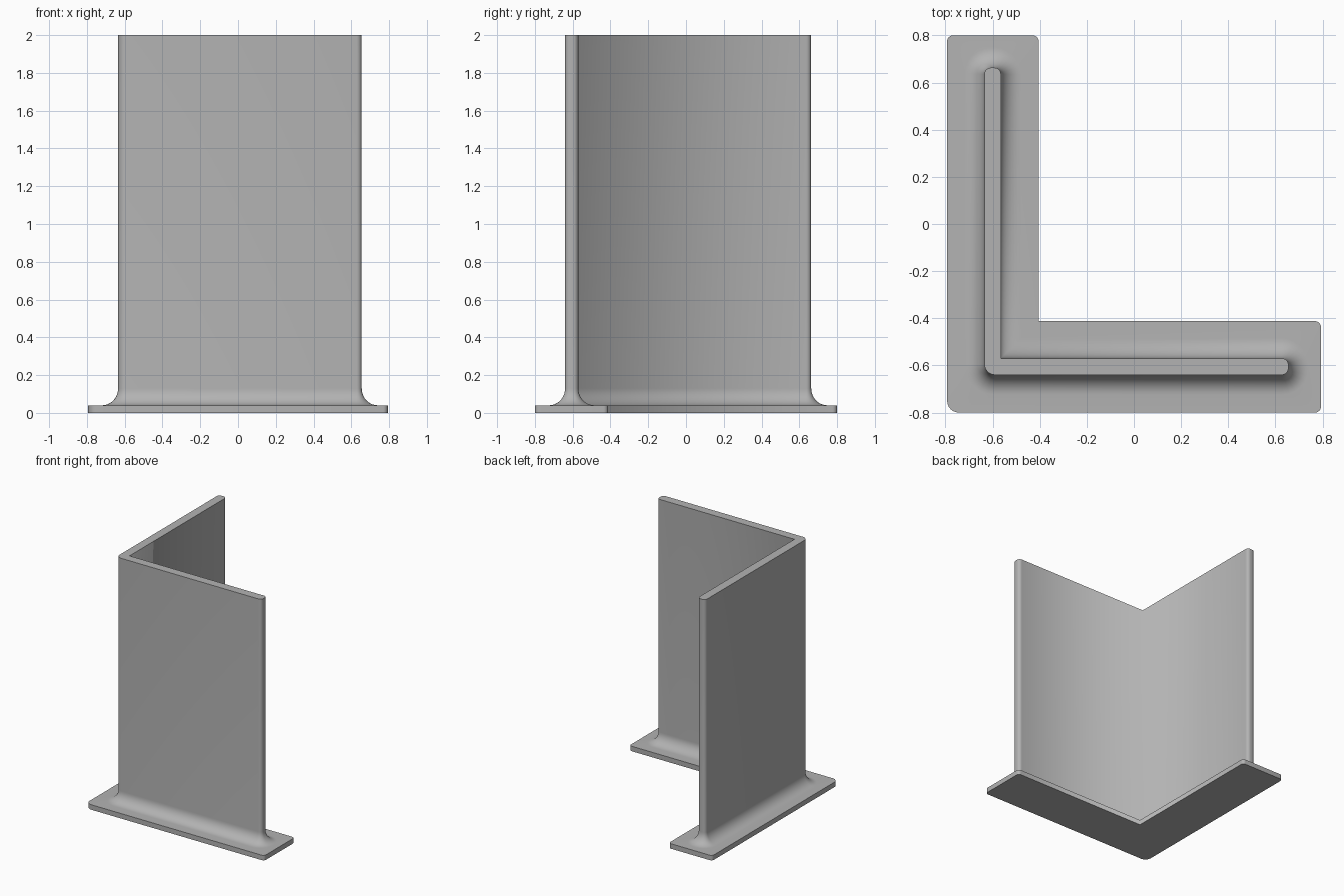
import bpy, bmesh, math

if "Cube" in bpy.data.objects:
    bpy.data.objects.remove(bpy.data.objects["Cube"])

SEG = 6  # segments per rounded corner
INNER = 3 * (SEG + 1)  # outline index of the inner corner


def l_outline(x0, y0, x1, y1, xa, yb, r_end, r_heel, d=0.0):
    """Rounded L outline, counter-clockwise, grown outward by d."""
    x0, y0, x1, y1, xa, yb = x0 - d, y0 - d, x1 + d, y1 + d, xa + d, yb + d
    r, h = r_end + d, r_heel + d
    # corner x, y, radius, start angle (None = sharp inner corner)
    corners = [(x0, y0, h, 180), (x1, y0, r, 270), (x1, yb, r, 0),
               (xa, yb, 0, None), (xa, y1, r, 0), (x0, y1, r, 90)]
    pts = []
    for x, y, rad, start in corners:
        if start is None:
            pts.append((x, y))
            continue
        mid = math.radians(start + 45)
        cx = x - math.copysign(rad, math.cos(mid))
        cy = y - math.copysign(rad, math.sin(mid))
        for i in range(SEG + 1):
            a = math.radians(start + 90 * i / SEG)
            pts.append((cx + rad * math.cos(a), cy + rad * math.sin(a)))
    return pts


def wall(d):
    return l_outline(-0.635, -0.64, 0.655, 0.663, -0.565, -0.57, 0.027, 0.045, d)


# Footing plate
plate = l_outline(-0.793, -0.8, 0.793, 0.8, -0.405, -0.412, 0.025, 0.05)
rings = [(plate, 0.0), (plate, 0.04)]

# Curved fillet from the plate up into the wall
STEPS = 10
for i in range(STEPS + 1):
    t = math.pi / 2 * i / STEPS
    rings.append((wall(0.085 * (1 - math.sin(t))), 0.04 + 0.09 * (1 - math.cos(t))))

# Upright wall
rings.append((wall(0.0), 2.0))

# Loft the rings and cap both ends
bm = bmesh.new()
loops = [[bm.verts.new((x, y, z)) for x, y in pts] for pts, z in rings]
n = len(loops[0])
for lo, hi in zip(loops, loops[1:]):
    for i in range(n):
        j = (i + 1) % n
        bm.faces.new((lo[i], lo[j], hi[j], hi[i]))
bm.faces.new(loops[0][::-1])
bm.faces.new(loops[-1])

mesh = bpy.data.meshes.new("corner_wall")
bm.to_mesh(mesh)
bm.free()
obj = bpy.data.objects.new("corner_wall", mesh)
bpy.context.collection.objects.link(obj)
bpy.context.view_layer.objects.active = obj
obj.select_set(True)
bpy.ops.object.shade_smooth_by_angle(angle=math.radians(30))

# Inner corner is shaded softly across both wings
for e in mesh.edges:
    if all(v % n == INNER for v in e.vertices):
        e.use_edge_sharp = False

# Mid grey finish
mat = bpy.data.materials.new("mid_grey")
mat.diffuse_color = (0.45, 0.45, 0.45, 1)
mat.use_nodes = True
mat.node_tree.nodes["Principled BSDF"].inputs["Base Color"].default_value = mat.diffuse_color
mesh.materials.append(mat)
